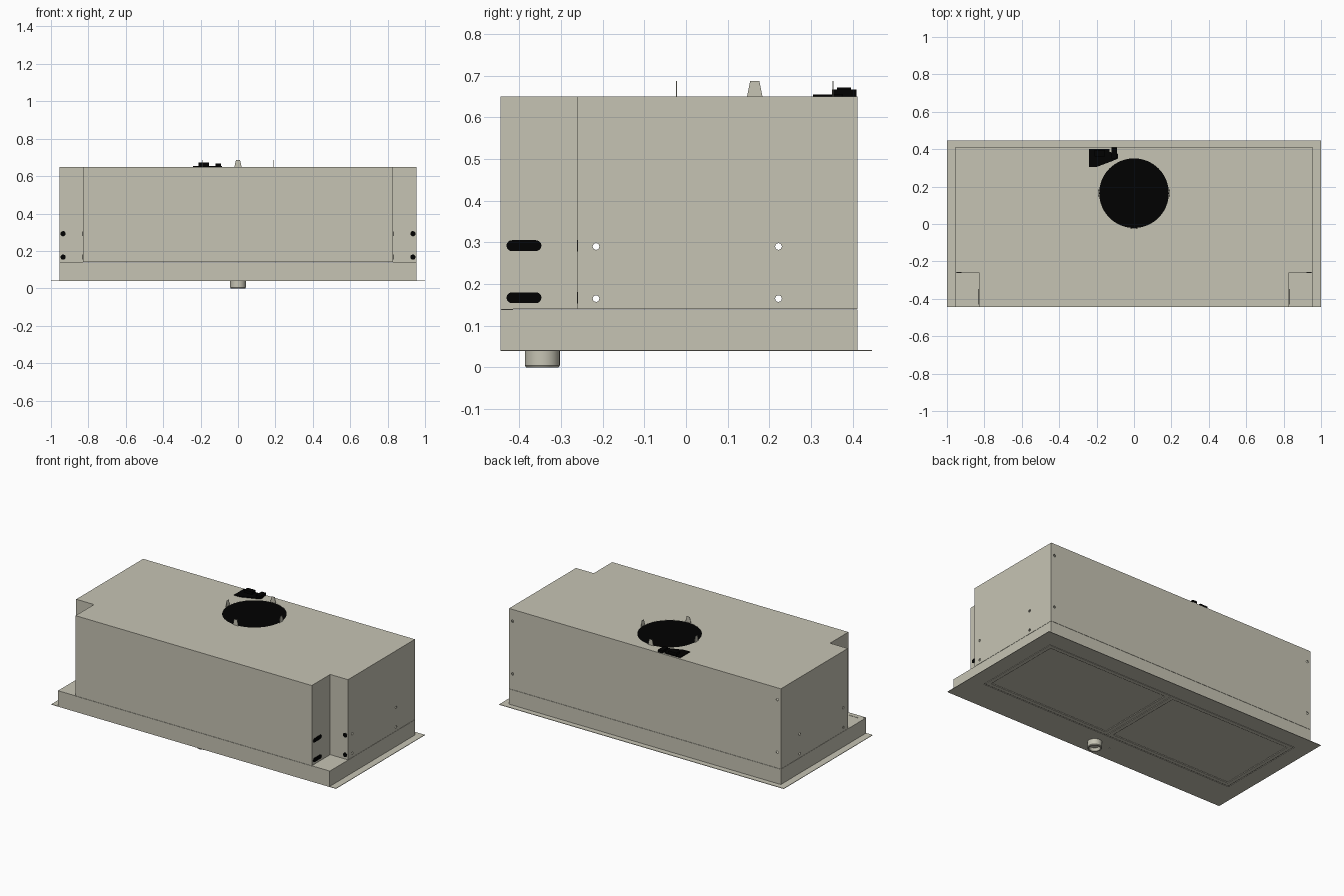
import bpy, bmesh, math
from mathutils import Matrix, Vector

if "Cube" in bpy.data.objects:
    bpy.data.objects.remove(bpy.data.objects["Cube"])


def material(name, rgb):
    m = bpy.data.materials.new(name)
    m.diffuse_color = (*rgb, 1)
    m.use_nodes = True
    m.node_tree.nodes["Principled BSDF"].inputs["Base Color"].default_value = m.diffuse_color
    return m


STEEL = material("warm_grey_steel", (0.565, 0.55, 0.455))
BLACK = material("black", (0.0003, 0.0003, 0.0003))


def finish(name, bm, mat):
    me = bpy.data.meshes.new(name)
    bm.to_mesh(me)
    bm.free()
    me.materials.append(mat)
    ob = bpy.data.objects.new(name, me)
    bpy.context.collection.objects.link(ob)
    return ob


def box(name, x, y, z, mat=STEEL):
    bm = bmesh.new()
    bmesh.ops.create_cube(bm, size=1)
    for v in bm.verts:
        v.co = Vector([(r[0] + r[1]) / 2 + c * (r[1] - r[0]) for c, r in zip(v.co, (x, y, z))])
    return finish(name, bm, mat)


def cylinder(name, centre, r, depth, axis="Z", mat=BLACK, segs=16):
    rot = {"X": Matrix.Rotation(math.pi / 2, 4, "Y"), "Y": Matrix.Rotation(math.pi / 2, 4, "X"),
           "Z": Matrix()}[axis]
    bm = bmesh.new()
    bmesh.ops.create_cone(bm, cap_ends=True, segments=segs, radius1=r, radius2=r, depth=depth,
                          matrix=Matrix.Translation(centre) @ rot)
    return finish(name, bm, mat)


def prism(name, outline, z0, z1, mat=STEEL, bottom=True):
    """Counter-clockwise outline raised from z0 to z1."""
    bm = bmesh.new()
    lo = [bm.verts.new((x, y, z0)) for x, y in outline]
    hi = [bm.verts.new((x, y, z1)) for x, y in outline]
    bm.faces.new(hi)
    if bottom:
        bm.faces.new(lo[::-1])
    for i in range(len(lo)):
        j = (i + 1) % len(lo)
        bm.faces.new((lo[i], lo[j], hi[j], hi[i]))
    return finish(name, bm, mat)


def apply(ob, mod):
    bpy.context.view_layer.objects.active = ob
    bpy.ops.object.modifier_apply(modifier=mod.name)


def sheet(ob, thickness):
    mod = ob.modifiers.new("sheet", "SOLIDIFY")
    mod.thickness, mod.offset, mod.use_even_offset = thickness, -1, True
    apply(ob, mod)


def cut(ob, cutter):
    cutter.hide_render = True
    mod = ob.modifiers.new("cut", "BOOLEAN")
    mod.object, mod.operation, mod.solver = cutter, "DIFFERENCE", "EXACT"
    apply(ob, mod)
    bpy.data.objects.remove(cutter)


# Upper housing: sheet metal with notched front corners
FRONT, BACK, W, NX, NY = -0.445, 0.412, 0.955, 0.83, -0.26
housing = prism("housing", [(-NX, FRONT), (NX, FRONT), (NX, NY), (W, NY), (W, BACK),
                            (-W, BACK), (-W, NY), (-NX, NY)], 0.1405, 0.65, bottom=False)
sheet(housing, 0.005)
DUCT = (0, 0.165)
cut(housing, cylinder("duct_cutter", (*DUCT, 0.65), 0.186, 0.06, segs=64))
for y in (-0.216, 0.222):
    for z in (0.165, 0.29):
        cut(housing, cylinder("side_hole_cutter", (0, y, z), 0.008, 3, "X"))
for x in (-0.93, 0.93):
    for z in (0.24, 0.575):
        cut(housing, cylinder("back_hole_cutter", (x, BACK, z), 0.008, 0.05, "Y"))
cylinder("duct_damper", (*DUCT, 0.6475), 0.186, 0.004, segs=64)

# Lower skirt with a hairline seam under the housing
skirt = prism("skirt", [(-W, FRONT), (W, FRONT), (W, BACK), (-W, BACK)], 0.041, 0.139, bottom=False)
sheet(skirt, 0.005)
for s in (-1, 1):
    x0, x1 = sorted((s * NX, s * (W - 0.03)))
    prism("shelf_lip", [(x0 - 0.03 * (s < 0), FRONT), (x1 + 0.03 * (s > 0), FRONT),
                        (x1, FRONT + 0.03), (x0, FRONT + 0.03)], 0.139, 0.1405)

# Mounting flange with the filter opening
flange = box("flange", (-1, 1), (-0.445, 0.447), (0.039, 0.042))
FX, FY0, FY1 = 0.9, -0.245, 0.335
cut(flange, box("filter_cutter", (-FX, FX), (FY0, FY1), (0, 0.1)))
box("filter_backing", (-FX - 0.01, FX + 0.01), (FY0 - 0.01, FY1 + 0.01), (0.046, 0.05))

# Two grease filters: frame, perforated screen and a slim pull
for s in (-1, 1):
    x0, x1 = sorted((s * 0.002, s * (FX - 0.004)))
    y0, y1, b = FY0 + 0.004, FY1 - 0.004, 0.026
    frame = box("filter_frame", (x0, x1), (y0, y1), (0.0395, 0.046))
    cut(frame, box("frame_cutter", (x0 + b, x1 - b), (y0 + b, y1 - b), (0, 0.1)))
    w, h = x1 - x0 - 2 * b, y1 - y0 - 2 * b
    bm = bmesh.new()
    bmesh.ops.create_grid(bm, x_segments=round(w / 0.014), y_segments=round(h / 0.014), size=0.5)
    for v in bm.verts:
        v.co = ((x0 + x1) / 2 + v.co.x * w, (y0 + y1) / 2 + v.co.y * h, 0.043)
    holes = bm.faces[:]
    bmesh.ops.inset_individual(bm, faces=holes, thickness=0.003)
    bmesh.ops.delete(bm, geom=holes, context="FACES")
    bmesh.ops.reverse_faces(bm, faces=bm.faces[:])
    finish("filter_screen", bm, STEEL)

# Control knob under the front edge, turned from a profile
profile = [(0.042, 0.04), (0.042, 0.004), (0.039, 0), (0.033, 0), (0.027, 0.018), (0, 0.018)]
bm = bmesh.new()
pts = [bm.verts.new((r, 0, z)) for r, z in profile]
edges = [bm.edges.new(p) for p in zip(pts, pts[1:])]
bmesh.ops.spin(bm, geom=pts + edges, cent=(0, 0, 0), axis=(0, 0, 1), angle=2 * math.pi, steps=32)
bmesh.ops.remove_doubles(bm, verts=bm.verts, dist=1e-5)
bmesh.ops.recalc_face_normals(bm, faces=bm.faces)
bmesh.ops.translate(bm, verts=bm.verts, vec=(0, -0.345, 0))
knob = finish("control_knob", bm, STEEL)
bpy.ops.object.select_all(action="DESELECT")
bpy.context.view_layer.objects.active = knob
knob.select_set(True)
bpy.ops.object.shade_smooth_by_angle(angle=math.radians(30))
for x in (-0.14, -0.11):
    cylinder("indicator", (x, -0.345, 0.0388), 0.004, 0.001, mat=STEEL)

# Four tapered duct tabs around the opening
for i in range(4):
    bm = bmesh.new()
    rot = Matrix.Translation((*DUCT, 0)) @ Matrix.Rotation(i * math.pi / 2, 4, "Z")
    ring = [[bm.verts.new(rot @ Vector((r, t, z))) for t, z in
             ((-0.019, 0.648), (0.019, 0.648), (0.011, 0.687), (-0.011, 0.687))] for r in (0.187, 0.189)]
    bm.faces.new(ring[0][::-1])
    bm.faces.new(ring[1])
    for a in range(4):
        c = (a + 1) % 4
        bm.faces.new((ring[0][a], ring[0][c], ring[1][c], ring[1][a]))
    bmesh.ops.recalc_face_normals(bm, faces=bm.faces)
    finish("duct_tab", bm, STEEL)

# Black wiring bracket on the roof
prism("wiring_plate", [(-0.24, 0.305), (-0.2, 0.305), (-0.12, 0.335), (-0.085, 0.35),
                       (-0.085, 0.375), (-0.13, 0.385), (-0.13, 0.4), (-0.24, 0.4)], 0.65, 0.655, BLACK)
box("wiring_block", (-0.21, -0.155), (0.362, 0.396), (0.655, 0.672), BLACK)
box("cable_clamp", (-0.12, -0.09), (0.35, 0.409), (0.65, 0.667), BLACK)

# Dark cable slots and plugged holes in the notches
T = 0.002
for s in (-1, 1):
    for z in (0.167, 0.292):
        box("cable_slot", sorted((s * NX, s * (NX + T))), (-0.418, -0.36), (z - 0.013, z + 0.013), BLACK)
        for y in (-0.418, -0.36):
            cylinder("cable_slot_end", (s * (NX + T / 2), y, z), 0.013, T, "X")
        cylinder("front_hole", (s * 0.935, NY - T / 2, z), 0.014, T, "Y")
